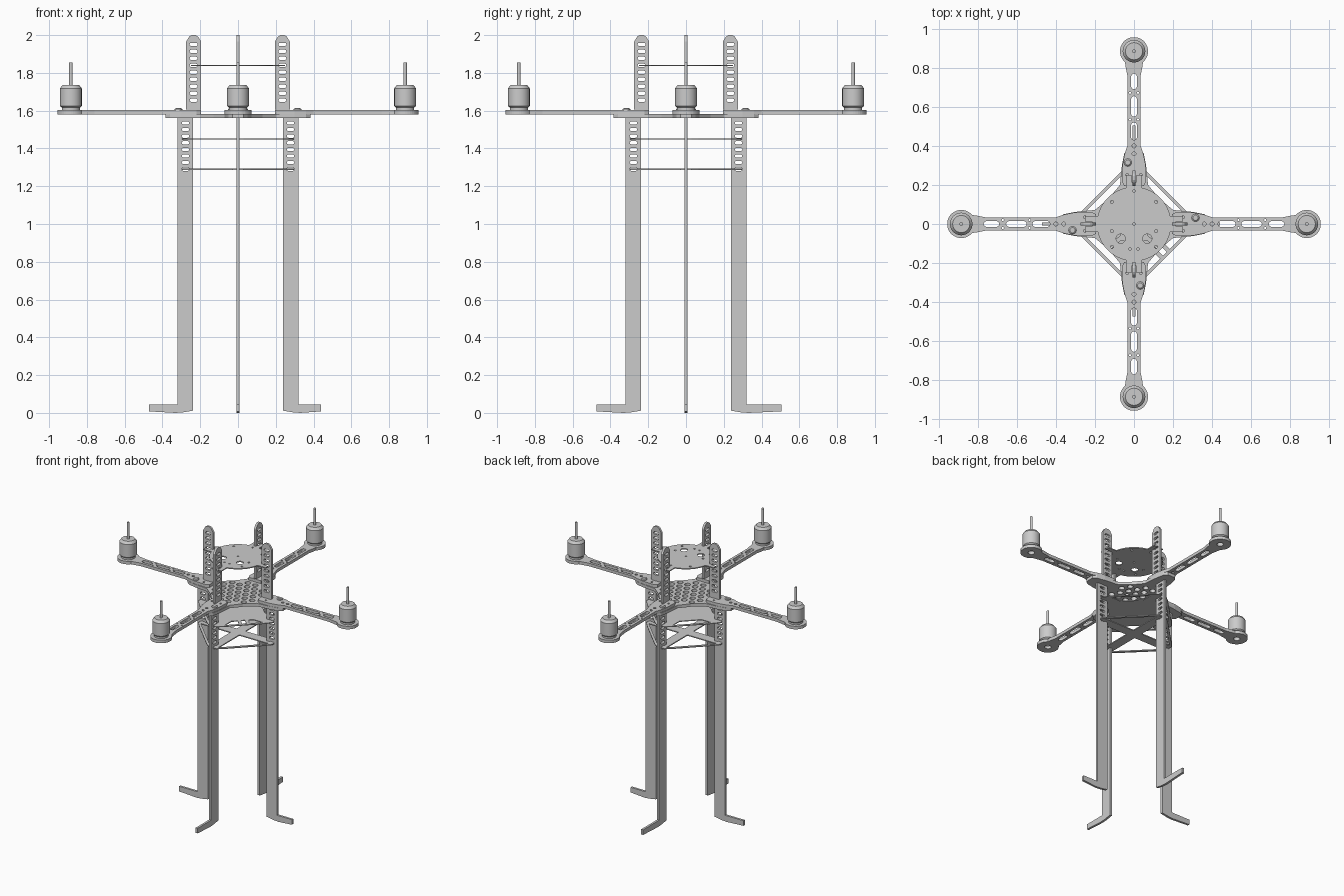
import bpy, bmesh, math
from mathutils import Matrix, Vector

if "Cube" in bpy.data.objects:
    bpy.data.objects.remove(bpy.data.objects["Cube"])

SIDES = ("right", "back", "left", "front")      # +x, +y, -x, -y


def circle(x, y, r, n=16):
    return [(x + r * math.cos(2 * math.pi * i / n), y + r * math.sin(2 * math.pi * i / n)) for i in range(n)]


def slot(x0, x1, y, r):
    """Rounded slot running along x."""
    right = [(x1 - r + r * math.cos(math.radians(a)), y + r * math.sin(math.radians(a))) for a in range(-90, 91, 30)]
    left = [(x0 + r + r * math.cos(math.radians(a)), y + r * math.sin(math.radians(a))) for a in range(90, 271, 30)]
    return right + left


def arc(x, y, r, a0, a1, n):
    return [(x + r * math.cos(math.radians(a0 + (a1 - a0) * i / n)),
             y + r * math.sin(math.radians(a0 + (a1 - a0) * i / n))) for i in range(n + 1)]


def four(points):
    """Repeat a quarter outline around the centre."""
    out = []
    for c, s in ((1, 0), (0, 1), (-1, 0), (0, -1)):
        out += [(x * c - y * s, x * s + y * c) for x, y in points]
    return out


def mirrored(points):
    """Close a half outline (y >= 0) by mirroring it across the x axis."""
    return points + [(x, -y) for x, y in reversed(points)]


def add(name, mesh, angle=0.0):
    ob = bpy.data.objects.new(name, mesh)
    ob.rotation_euler.z = angle
    bpy.context.collection.objects.link(ob)
    return ob


def plate_mesh(outer, holes, thick, matrix):
    """Flat sheet cut from an outline with holes."""
    cu = bpy.data.curves.new("outline", 'CURVE')
    cu.dimensions = '2D'
    cu.fill_mode = 'BOTH'
    cu.extrude = thick / 2
    for loop in [outer] + holes:
        sp = cu.splines.new('POLY')
        sp.points.add(len(loop) - 1)
        for p, (x, y) in zip(sp.points, loop):
            p.co = (x, y, 0, 1)
        sp.use_cyclic_u = True
    tmp = add("outline", cu)
    bpy.context.view_layer.update()
    me = bpy.data.meshes.new_from_object(tmp.evaluated_get(bpy.context.evaluated_depsgraph_get()))
    bpy.data.objects.remove(tmp)
    bm = bmesh.new()
    bm.from_mesh(me)
    bmesh.ops.remove_doubles(bm, verts=bm.verts, dist=1e-5)
    bmesh.ops.recalc_face_normals(bm, faces=bm.faces)
    bm.transform(matrix)
    for f in bm.faces:
        f.smooth = False
    bm.to_mesh(me)
    bm.free()
    return me


def flat(outer, holes, z0, z1):
    return plate_mesh(outer, holes, z1 - z0, Matrix.Translation((0, 0, (z0 + z1) / 2)))


def upright(outer, holes, thick):
    return plate_mesh(outer, holes, thick, Matrix.Rotation(math.pi / 2, 4, 'X'))


def lathe_mesh(name, profile, x, y=0, n=24):
    bm = bmesh.new()
    vs = [bm.verts.new((x + r, y, z)) for r, z in profile]
    es = [bm.edges.new(p) for p in zip(vs, vs[1:])]
    bmesh.ops.spin(bm, geom=vs + es, cent=(x, y, 0), axis=(0, 0, 1), angle=2 * math.pi, steps=n)
    bmesh.ops.remove_doubles(bm, verts=bm.verts, dist=1e-5)
    bmesh.ops.recalc_face_normals(bm, faces=bm.faces)
    me = bpy.data.meshes.new(name)
    bm.to_mesh(me)
    bm.free()
    return me


def smooth(ob):
    bpy.ops.object.select_all(action='DESELECT')
    ob.select_set(True)
    bpy.context.view_layer.objects.active = ob
    bpy.ops.object.shade_smooth_by_angle(angle=math.radians(30))


# Central perforated plate with four lobes
lobe = [(0.2, -0.072), (0.3, -0.062), (0.36, -0.05), (0.385, -0.03),
        (0.385, 0.03), (0.36, 0.05), (0.3, 0.062), (0.2, 0.072), (0.13, 0.13)]
grid = []
for j in range(-3, 4):
    for i in range(-4, 5):
        x, y = (i + 0.5 * (j % 2)) * 0.06, j * 0.052
        if math.hypot(x, y) < 0.16:
            grid.append(circle(x, y, 0.02, 12))
add("central_plate", flat(four(lobe), grid, 1.56, 1.582))

# Arms with lightening slots and round motor mounts
half = [(0.195, 0.05), (0.22, 0.062), (0.30, 0.06), (0.36, 0.048), (0.40, 0.034), (0.76, 0.034), (0.80, 0.042)]
tip = arc(0.885, 0, 0.072, 140, 0, 14)[:-1]
arm_outline = mirrored(half + tip)
arm_holes = [slot(0.69, 0.77, 0, 0.015), slot(0.55, 0.655, 0, 0.015), slot(0.43, 0.52, 0, 0.015),
             circle(0.885, 0, 0.022), circle(0.36, 0, 0.01, 10), circle(0.40, 0, 0.01, 10)]
arm_holes += [circle(x, s * 0.02, 0.006, 8) for x in (0.535, 0.672) for s in (-1, 1)]
arm_holes += [circle(0.25, s * 0.035, 0.008, 8) for s in (-1, 1)]
arm = flat(arm_outline, arm_holes, 1.581, 1.603)

# Motors with a shaft
motor = lathe_mesh("motor", [(0.024, 1.602), (0.048, 1.602), (0.048, 1.616), (0.058, 1.625), (0.058, 1.718),
                             (0.044, 1.736), (0.009, 1.736), (0.009, 1.855), (0, 1.855)], 0.885)

# Slotted masts above the plate
mast_outline = [(0.21, 1.582), (0.26, 1.582), (0.275, 1.61), (0.275, 1.965), (0.258, 1.993), (0.245, 2.0),
                (0.225, 2.0), (0.212, 1.993), (0.195, 1.965), (0.195, 1.61)]
mast = upright(mast_outline, [slot(0.214, 0.256, 1.951 - 0.037 * i, 0.0085) for i in range(9)], 0.016)

# Screw heads holding the arms
screw = lathe_mesh("screw", [(0.02, 1.6), (0.02, 1.608), (0.014, 1.613), (0, 1.613)], 0.315, 0.032, 12)

reach = (0.44, 0.505, 0.47, 0.475)
for k, side in enumerate(SIDES):
    a = k * math.pi / 2
    add(side + "_arm", arm, a)
    smooth(add(side + "_motor", motor, a))
    add(side + "_mast", mast, a)
    add(side + "_screw", screw, a)
    # Long legs with outward feet
    r = reach[k]
    leg_outline = [(0.237, 0.012), (0.29, 0.003), (0.33, 0.0), (r, 0.008), (r, 0.045), (0.32, 0.045),
                   (0.32, 1.562), (0.237, 1.562)]
    leg = upright(leg_outline, [slot(0.258, 0.298, 1.535 - 0.035 * i, 0.0085) for i in range(8)], 0.016)
    add(side + "_leg", leg, a)

# Round top tray with slotted tabs and drilled holes
tab = [(0.25, -0.04), (0.25, -0.012), (0.215, -0.012), (0.215, 0.012), (0.25, 0.012), (0.25, 0.04)]
tray_holes = [circle(-0.068, -0.075, 0.024), circle(0.068, -0.075, 0.024)]
tray_holes += [circle(x, y, 0.007, 8) for x, y in
               ((0, 0.17), (0, 0), (0.02, -0.128), (-0.02, -0.128))]
tray_holes += [circle(s * 0.113, y, 0.008, 8) for s in (-1, 1) for y in (0.113, -0.036, -0.117)]
add("top_tray", flat(four(tab + arc(0, 0, 0.19, 12.2, 77.8, 14)), tray_holes, 1.836, 1.843))

# Lower trays: cross-braced frames joining the legs
frame = four([(0.297, -0.03), (0.297, 0.03), (0.27, 0.065), (0.065, 0.27), (0.03, 0.297)][1:])
def cutouts(tri):
    loop = four(tri)
    n = len(tri)
    return [loop[i * n:(i + 1) * n] for i in range(4)]
add("lower_tray", flat(frame, cutouts([(0.035, 0.035), (0.275, 0.035), (0.035, 0.275)]), 1.287, 1.294))
add("middle_tray", flat(frame, cutouts([(0.065, 0.17), (0.17, 0.065), (0.245, 0.065), (0.065, 0.245)]), 1.447, 1.453))

# Small tabs on one edge of the middle tray
for i, (x, y) in enumerate(((0.13, -0.16), (0.165, -0.125))):
    strip = [(x - 0.03, y + 0.045), (x + 0.03, y - 0.015), (x + 0.018, y - 0.027), (x - 0.042, y + 0.033)]
    add("edge_tab_%d" % i, flat([(x - 0.02, y + 0.035), (x + 0.018, y - 0.003), (x + 0.003, y - 0.018),
                                (x - 0.035, y + 0.02)], [], 1.4475, 1.4525))
